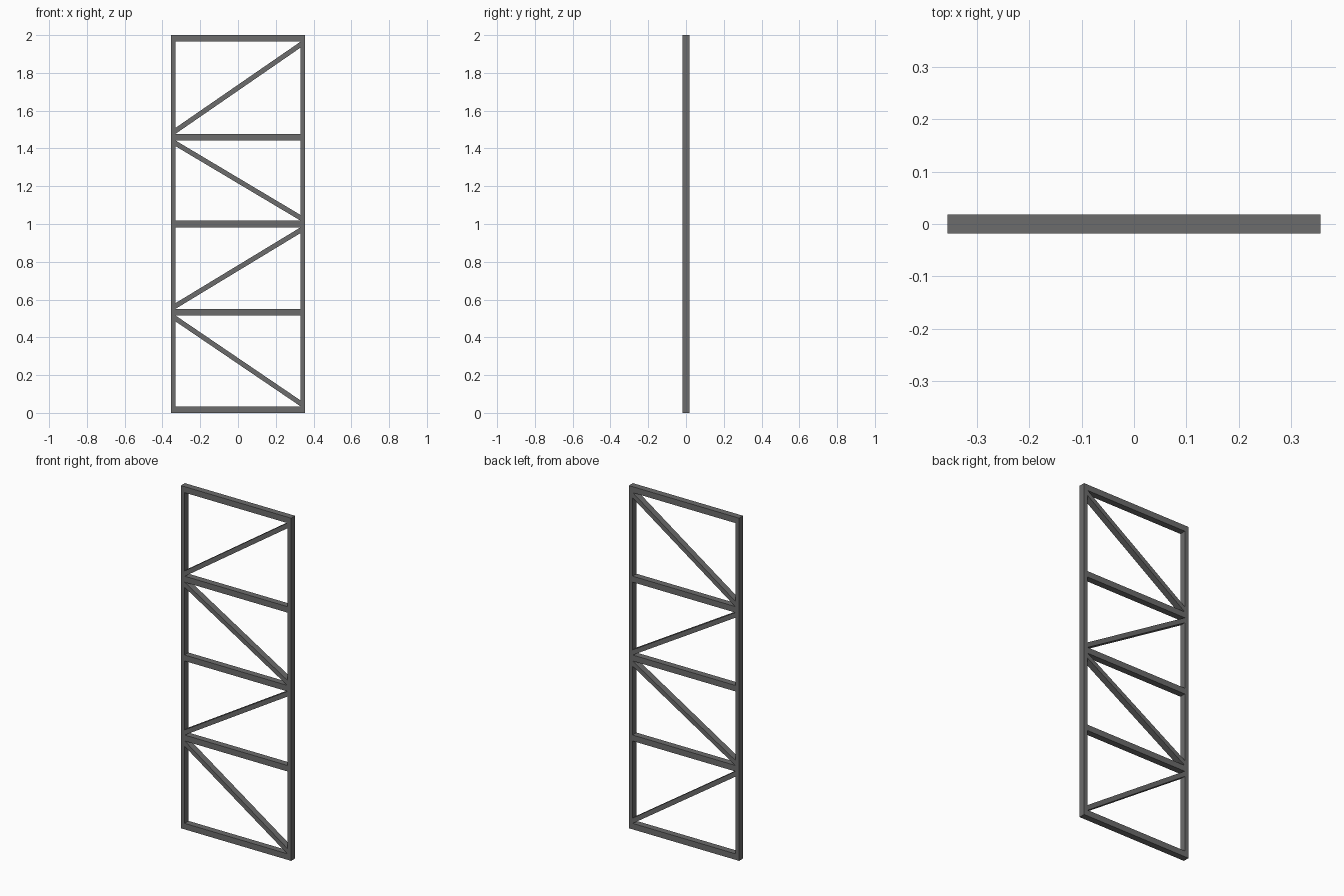
import bpy, bmesh

cube = bpy.data.objects.get("Cube")
if cube:
    bpy.data.objects.remove(cube, do_unlink=True)

HALF_W, HEIGHT, DEPTH = 0.356, 2.0, 0.037
POST, RAIL, BRACE = 0.024, 0.035, 0.026

steel = bpy.data.materials.new("dark grey steel")
steel.use_nodes = True
colour = (0.15, 0.15, 0.15, 1)
steel.diffuse_color = colour
steel.node_tree.nodes["Principled BSDF"].inputs["Base Color"].default_value = colour


def bar(name, outline):
    """Extrude an outline in the x-z plane through the frame depth."""
    bm = bmesh.new()
    face = bm.faces.new([bm.verts.new((x, -DEPTH / 2, z)) for x, z in outline])
    out = bmesh.ops.extrude_face_region(bm, geom=[face])
    moved = [g for g in out["geom"] if isinstance(g, bmesh.types.BMVert)]
    bmesh.ops.translate(bm, verts=moved, vec=(0, DEPTH, 0))
    bmesh.ops.recalc_face_normals(bm, faces=bm.faces)
    mesh = bpy.data.meshes.new(name)
    bm.to_mesh(mesh)
    bm.free()
    mesh.materials.append(steel)
    obj = bpy.data.objects.new(name, mesh)
    bpy.context.collection.objects.link(obj)


def box(name, x0, x1, z0, z1):
    bar(name, [(x0, z0), (x1, z0), (x1, z1), (x0, z1)])


# Uprights
inner = HALF_W - POST
box("right_post", -HALF_W, -inner, 0, HEIGHT)
box("left_post", inner, HALF_W, 0, HEIGHT)

# Horizontal rails between the uprights
rails = [RAIL / 2, 0.533, 1.0, 1.46, HEIGHT - RAIL / 2]
for i, z in enumerate(rails):
    box(f"rail_{i + 1}", -inner, inner, z - RAIL / 2, z + RAIL / 2)

# Zigzag braces, cut flush with the uprights
for i, (low, high) in enumerate(zip(rails, rails[1:])):
    side = 1 if i % 2 == 0 else -1
    gap = RAIL / 2 + BRACE * 0.57
    z0, z1 = low + gap, high - gap
    half = BRACE / 2 * (1 + ((z1 - z0) / (2 * inner)) ** 2) ** 0.5
    a, b = side * inner, -side * inner
    bar(f"brace_{i + 1}", [(a, z0 - half), (b, z1 - half), (b, z1 + half), (a, z0 + half)])
